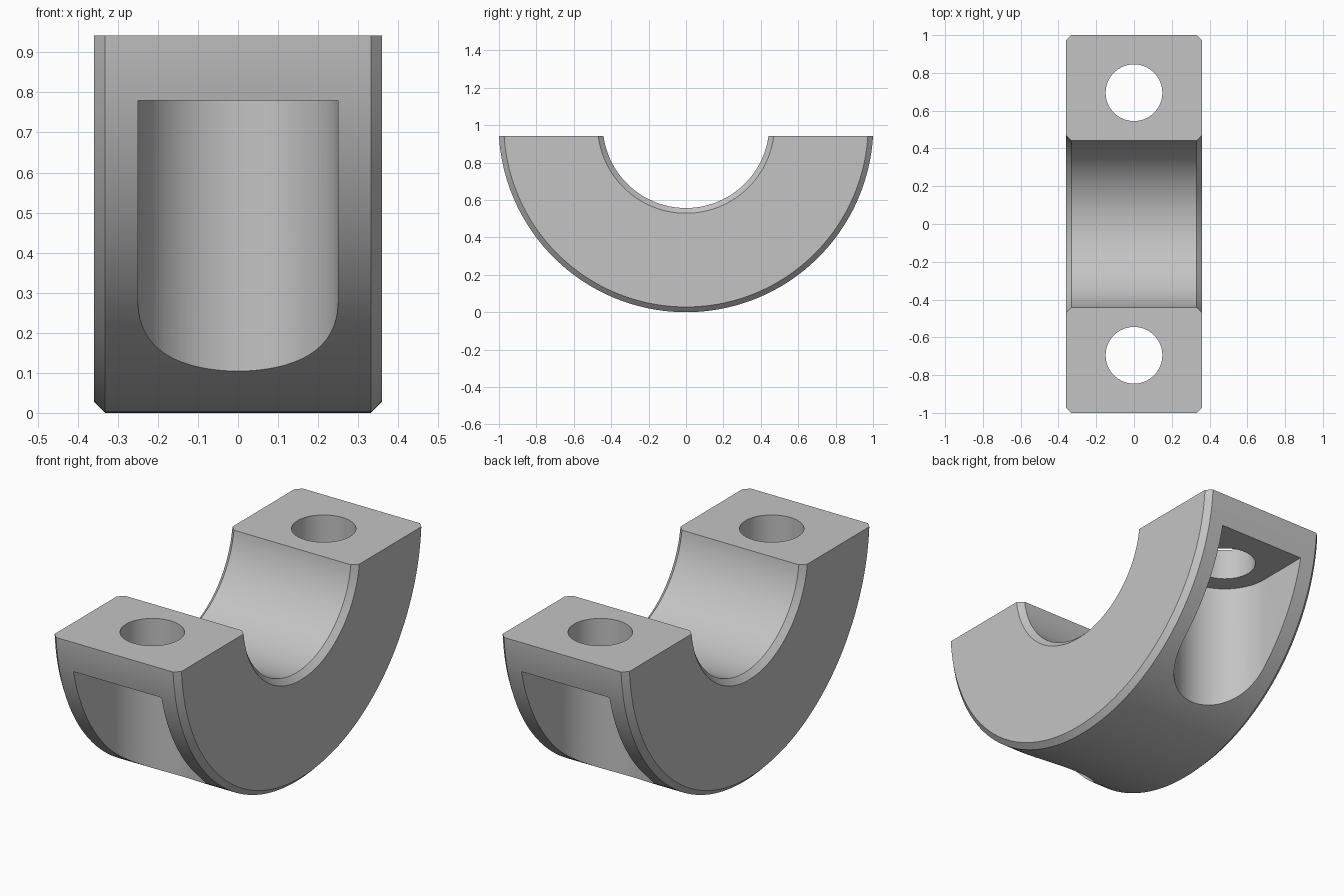
import bpy, bmesh, math
from mathutils import Matrix, Vector

cube = bpy.data.objects.get("Cube")
if cube:
    bpy.data.objects.remove(cube, do_unlink=True)

HALF_W, CHAMFER = 0.36, 0.028
R_OUT, R_IN = 1.002, 0.445
AXIS_Z, TOP_Z = 1.002, 0.942
BOLT_Y, HOLE_R, POCKET_R, SEAT_Z = 0.695, 0.15, 0.25, 0.78

grey = bpy.data.materials.new("plain grey")
grey.use_nodes = True
GREY = (0.55, 0.55, 0.55, 1)
grey.diffuse_color = GREY
grey.node_tree.nodes["Principled BSDF"].inputs["Base Color"].default_value = GREY


def make_object(name, bm):
    bmesh.ops.recalc_face_normals(bm, faces=bm.faces)
    mesh = bpy.data.meshes.new(name)
    bm.to_mesh(mesh)
    bm.free()
    mesh.materials.append(grey)
    obj = bpy.data.objects.new(name, mesh)
    bpy.context.collection.objects.link(obj)
    return obj


def vertical_prism(name, outline, z0, z1):
    bm = bmesh.new()
    face = bm.faces.new([bm.verts.new((x, y, z0)) for x, y in outline])
    ext = bmesh.ops.extrude_face_region(bm, geom=[face])
    verts = [v for v in ext["geom"] if isinstance(v, bmesh.types.BMVert)]
    bmesh.ops.translate(bm, verts=verts, vec=(0, 0, z1 - z0))
    return make_object(name, bm)


def arc(radius, cy, start, sweep, steps):
    return [(radius * math.cos(start + sweep * i / steps),
             cy + radius * math.sin(start + sweep * i / steps)) for i in range(steps + 1)]


# Chamfered ring section, revolved about the shaft axis
half = [(HALF_W - CHAMFER, R_IN), (HALF_W, R_IN + CHAMFER),
        (HALF_W, R_OUT - CHAMFER), (HALF_W - CHAMFER, R_OUT)]
section = half + [(-x, r) for x, r in reversed(half)]
SEGMENTS = 192
bm = bmesh.new()
rings = []
for i in range(SEGMENTS):
    a = math.tau * i / SEGMENTS
    rings.append([bm.verts.new((x, r * math.sin(a), AXIS_Z - r * math.cos(a)))
                  for x, r in section])
for i, ring in enumerate(rings):
    nxt = rings[(i + 1) % SEGMENTS]
    for j in range(len(section)):
        k = (j + 1) % len(section)
        bm.faces.new((ring[j], ring[k], nxt[k], nxt[j]))

# Flat split faces just below the shaft axis
cut = bmesh.ops.bisect_plane(bm, geom=bm.verts[:] + bm.edges[:] + bm.faces[:],
                             plane_co=(0, 0, TOP_Z), plane_no=(0, 0, 1), clear_outer=True)
rim = [e for e in bm.edges if e.is_boundary]
bmesh.ops.holes_fill(bm, edges=rim, sides=0)
cap = make_object("bearing_cap", bm)

# Bolt holes and the open U-shaped pockets for the bolt heads
cutters = []
for side, label in ((-1, "front"), (1, "back")):
    hole = arc(HOLE_R, side * BOLT_Y, 0, math.tau, 64)[:-1]
    cutters.append(vertical_prism(label + "_bolt_hole", hole, 0.5, 1.2))
    pocket = arc(POCKET_R, side * BOLT_Y, 0, -side * math.pi, 48)
    pocket += [(-POCKET_R, side * 1.3), (POCKET_R, side * 1.3)]
    cutters.append(vertical_prism(label + "_bolt_pocket", pocket, -0.3, SEAT_Z))

bpy.context.view_layer.objects.active = cap
for cutter in cutters:
    cutter.hide_render = True
    mod = cap.modifiers.new(cutter.name, "BOOLEAN")
    mod.operation = "DIFFERENCE"
    mod.solver = "EXACT"
    mod.object = cutter
    bpy.ops.object.modifier_apply(modifier=mod.name)
for cutter in cutters:
    bpy.data.objects.remove(cutter, do_unlink=True)

# Smooth curved walls, crisp machined edges
bpy.ops.object.select_all(action="DESELECT")
cap.select_set(True)
bpy.ops.object.shade_smooth_by_angle(angle=math.radians(25))
